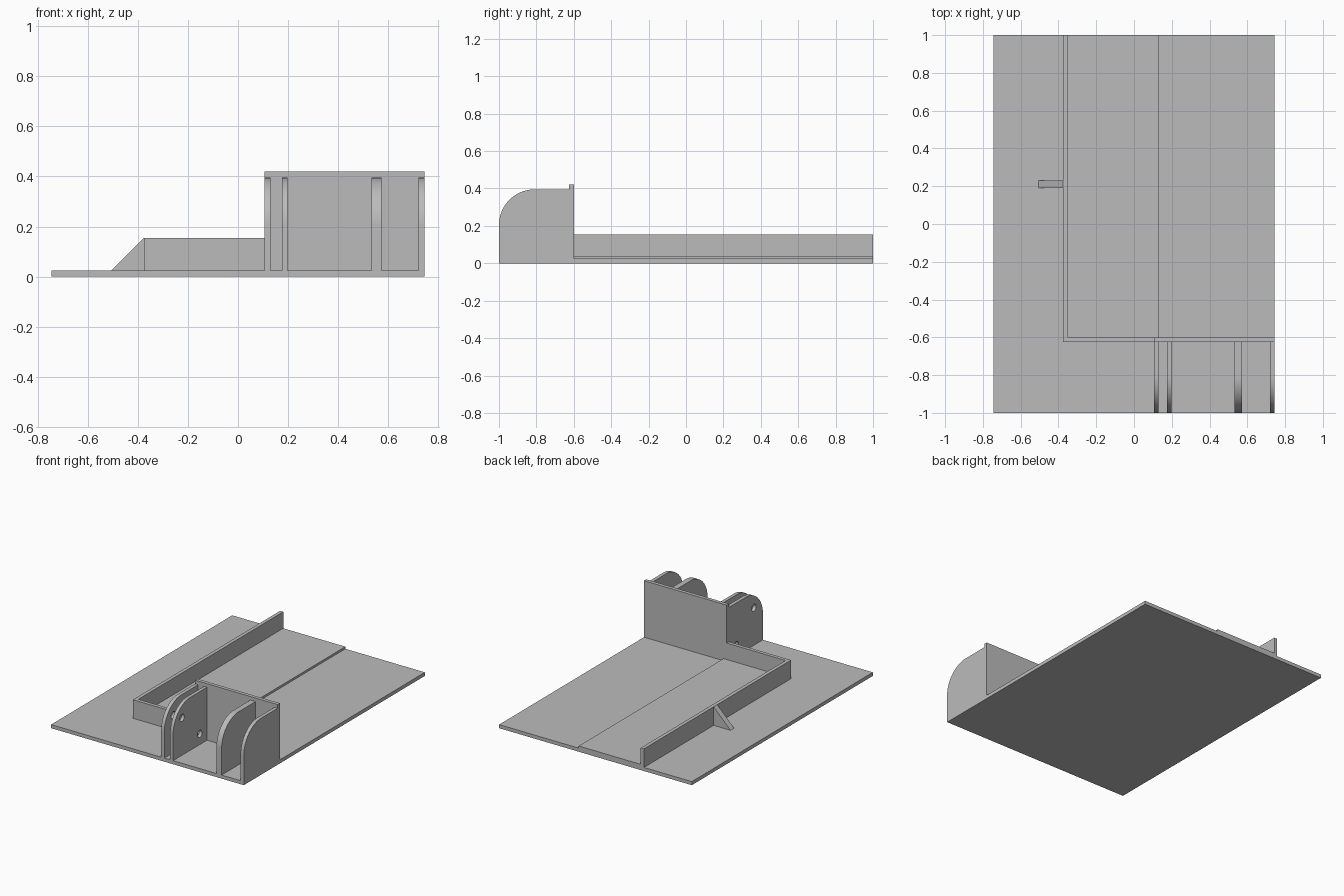
import bpy, bmesh, math
from mathutils import Vector

cube = bpy.data.objects.get("Cube")
if cube:
    bpy.data.objects.remove(cube, do_unlink=True)

grey = bpy.data.materials.new("plain grey")
grey.use_nodes = True
grey.diffuse_color = (0.5, 0.5, 0.5, 1)
grey.node_tree.nodes["Principled BSDF"].inputs["Base Color"].default_value = (0.5, 0.5, 0.5, 1)


def finish(name, bm):
    bmesh.ops.recalc_face_normals(bm, faces=bm.faces)
    mesh = bpy.data.meshes.new(name)
    bm.to_mesh(mesh)
    bm.free()
    mesh.materials.append(grey)
    obj = bpy.data.objects.new(name, mesh)
    bpy.context.collection.objects.link(obj)
    return obj


def box(name, x, y, z):
    """Box from (min, max) ranges on each axis."""
    bm = bmesh.new()
    bmesh.ops.create_cube(bm, size=1)
    for v in bm.verts:
        v.co = [r[0] if c < 0 else r[1] for c, r in zip(v.co, (x, y, z))]
    return finish(name, bm)


def prism(name, loops, to_world, depth):
    """Extrude a flat outline, with optional hole loops, along depth."""
    bm = bmesh.new()
    for loop in loops:
        verts = [bm.verts.new(to_world(a, b)) for a, b in loop]
        for i, v in enumerate(verts):
            bm.edges.new((verts[i - 1], v))
    bmesh.ops.triangle_fill(bm, edges=bm.edges[:], use_beauty=True)
    bmesh.ops.dissolve_limit(bm, angle_limit=0.01, verts=[], edges=bm.edges[:])
    geom = bmesh.ops.extrude_face_region(bm, geom=bm.faces[:], use_keep_orig=True)["geom"]
    bmesh.ops.translate(bm, vec=depth,
                        verts=[g for g in geom if isinstance(g, bmesh.types.BMVert)])
    return finish(name, bm)


def arc(cy, cz, r, start, end, steps):
    angles = [math.radians(start + (end - start) * i / steps) for i in range(steps + 1)]
    return [(cy + r * math.cos(a), cz + r * math.sin(a)) for a in angles]


# Base plate and raised floor strip
HALF = 0.745
T = 0.025
box("base_plate", (-HALF, HALF), (-1, 1), (0, T))
box("raised_floor", (-0.35, 0.13), (-0.6, 1), (T, 0.04))

# Walls
box("side_wall", (-0.375, -0.35), (-0.6, 1), (T, 0.155))
box("low_front_wall", (-0.375, 0.105), (-0.625, -0.6), (T, 0.155))
box("tall_front_wall", (0.105, HALF), (-0.625, -0.6), (T, 0.42))

# Triangular rib bracing the side wall
prism("wall_rib", [[(-0.505, T), (-0.375, T), (-0.375, 0.155)]],
      lambda a, b: Vector((a, 0.19, b)), Vector((0, 0.04, 0)))

# Round-cornered lugs, the first pair pierced by two holes
outline = [(-0.625, T), (-1, T)] + arc(-0.81, 0.205, 0.19, 180, 90, 20) + [(-0.625, 0.395)]
holes = [arc(y, z, 0.025, 0, 345, 23) for y, z in ((-0.9, 0.287), (-0.705, 0.1))]
lugs = [("outer_right_lug", 0.105, 0.13, True), ("inner_right_lug", 0.175, 0.198, True),
        ("inner_left_lug", 0.533, 0.573, False), ("outer_left_lug", 0.72, HALF, False)]
for name, x0, x1, pierced in lugs:
    lug = prism(name, [outline] + (holes if pierced else []),
                lambda a, b: Vector((x0, a, b)), Vector((x1 - x0, 0, 0)))
    bpy.ops.object.select_all(action="DESELECT")
    lug.select_set(True)
    bpy.context.view_layer.objects.active = lug
    bpy.ops.object.shade_smooth_by_angle(angle=math.radians(30))
